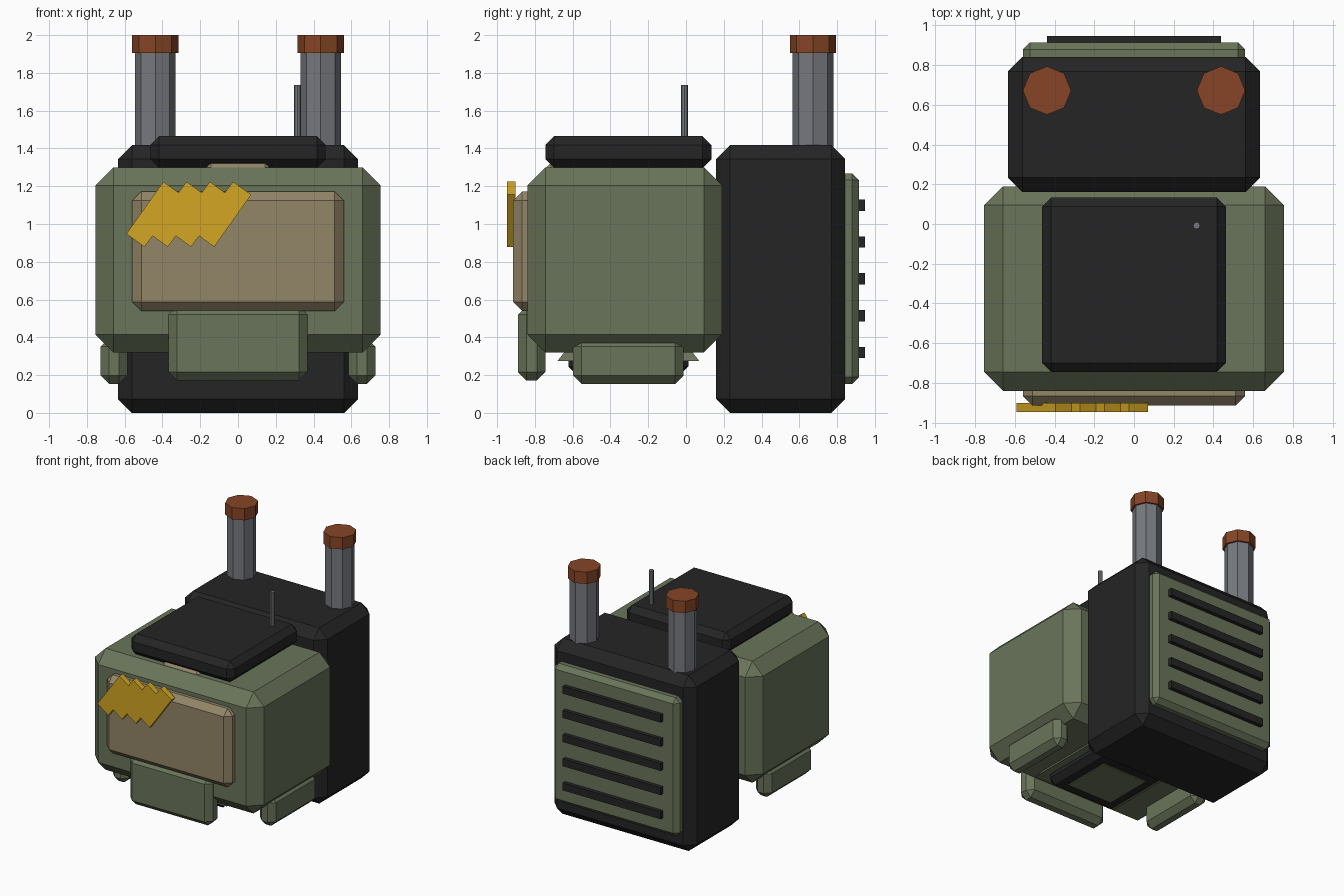
import bpy, bmesh, math
from mathutils import Matrix, Vector

cube = bpy.data.objects.get("Cube")
if cube:
    bpy.data.objects.remove(cube, do_unlink=True)


def material(name, rgb):
    m = bpy.data.materials.new(name)
    m.use_nodes = True
    col = (*rgb, 1)
    m.diffuse_color = col
    bsdf = next(n for n in m.node_tree.nodes if n.type == 'BSDF_PRINCIPLED')
    bsdf.inputs["Base Color"].default_value = col
    return m


green = material("olive green", (0.144, 0.178, 0.102))
black = material("soft black", (0.018, 0.018, 0.018))
tan = material("tan", (0.29, 0.24, 0.14))
yellow = material("yellow", (0.65, 0.38, 0.017))
grey = material("steel grey", (0.18, 0.19, 0.21))
rust = material("rust brown", (0.24, 0.06, 0.019))


def finish(name, bm, mat):
    bmesh.ops.recalc_face_normals(bm, faces=bm.faces)
    mesh = bpy.data.meshes.new(name)
    bm.to_mesh(mesh)
    bm.free()
    mesh.materials.append(mat)
    obj = bpy.data.objects.new(name, mesh)
    bpy.context.scene.collection.objects.link(obj)
    return obj


def box(name, xs, ys, zs, mat, chamfer=0):
    """Box between axis limits, with flat chamfered edges."""
    lo, hi = Vector((xs[0], ys[0], zs[0])), Vector((xs[1], ys[1], zs[1]))
    bm = bmesh.new()
    bmesh.ops.create_cube(bm, size=1, matrix=Matrix.Translation((lo + hi) / 2)
                          @ Matrix.Diagonal((*(hi - lo), 1)))
    obj = finish(name, bm, mat)
    if chamfer:
        mod = obj.modifiers.new("chamfer", 'BEVEL')
        mod.width, mod.segments, mod.limit_method = chamfer, 1, 'NONE'
    return obj


def prism(name, x, y, z0, z1, r0, r1, mat, sides=8, turn=0):
    """Upright prism or frustum."""
    bm = bmesh.new()
    bmesh.ops.create_cone(bm, cap_ends=True, segments=sides, radius1=r0, radius2=r1,
                          depth=z1 - z0, matrix=Matrix.Translation((x, y, (z0 + z1) / 2))
                          @ Matrix.Rotation(turn, 4, 'Z'))
    return finish(name, bm, mat)


# Main masses
box("body", (-0.755, 0.755), (-0.84, 0.19), (0.32, 1.30), green, 0.095)
box("rear_pack", (-0.635, 0.635), (0.16, 0.842), (0, 1.417), black, 0.073)
box("top_hatch", (-0.463, 0.463), (-0.745, 0.134), (1.297, 1.465), black, 0.046)
box("hatch_latch", (-0.167, 0.167), (-0.74, -0.5), (1.2, 1.325), tan, 0.025)

# Front face
box("front_plate", (-0.56, 0.56), (-0.915, -0.76), (0.54, 1.173), tan, 0.048)
box("front_flap", (-0.368, 0.368), (-0.89, -0.745), (0.172, 0.565), green, 0.045)

# Zigzag emblem: a row of slanted teeth, traced as one outline
step, reach = Vector((0.123, 0)), Vector((-0.1, -0.345))
peaks = [Vector((-0.395, 1.224)) + step * i for i in range(4)]
notch = Vector((0.08, -0.058))
outline = []
for p in peaks[:-1]:
    outline += [p, p + notch]
outline += [peaks[-1], peaks[-1] + Vector((0.096, -0.069))]
for p in reversed(peaks[1:]):
    outline += [p + reach, p + reach - notch]
outline += [peaks[0] + reach, peaks[0] + Vector((-0.196, -0.276))]
bm = bmesh.new()
face = bm.faces.new([bm.verts.new((p.x, -0.947, p.y)) for p in outline])
side = bmesh.ops.extrude_face_region(bm, geom=[face], use_keep_orig=True)
bmesh.ops.translate(bm, vec=(0, 0.045, 0),
                    verts=[v for v in side["geom"] if isinstance(v, bmesh.types.BMVert)])
finish("zigzag_emblem", bm, yellow)

# Back panel with slats
box("back_panel", (-0.56, 0.56), (0.80, 0.915), (0.153, 1.268), green, 0.036)
for i in range(5):
    z = 0.32 + 0.195 * i
    box(f"vent_slat_{i + 1}", (-0.437, 0.437), (0.88, 0.947), (z - 0.03, z + 0.03), black)

# Paired side flaps and exhaust stacks
for s, label in ((1, "left"), (-1, "right")):
    box(f"{label}_side_flap", sorted((s * 0.585, s * 0.727)), (-0.598, -0.012),
        (0.153, 0.397), green, 0.045)
    prism(f"{label}_exhaust", s * 0.438, 0.672, 1.38, 1.92, 0.108, 0.108, grey)
    prism(f"{label}_exhaust_cap", s * 0.438, 0.672, 1.905, 2.0, 0.122, 0.122, rust)

prism("antenna", 0.315, -0.008, 1.42, 1.735, 0.018, 0.018, grey)

# Underside: flared collar, black socket and its inset cover
diag = math.sqrt(2)
prism("under_collar", 0, -0.305, 0.275, 0.36, 0.375 * diag, 0.31 * diag, green, 4, math.pi / 4)
box("under_socket", (-0.315, 0.315), (-0.622, 0.012), (0.2, 0.36), black, 0.045)
box("under_cover", (-0.2, 0.2), (-0.505, -0.105), (0.192, 0.21), green)
